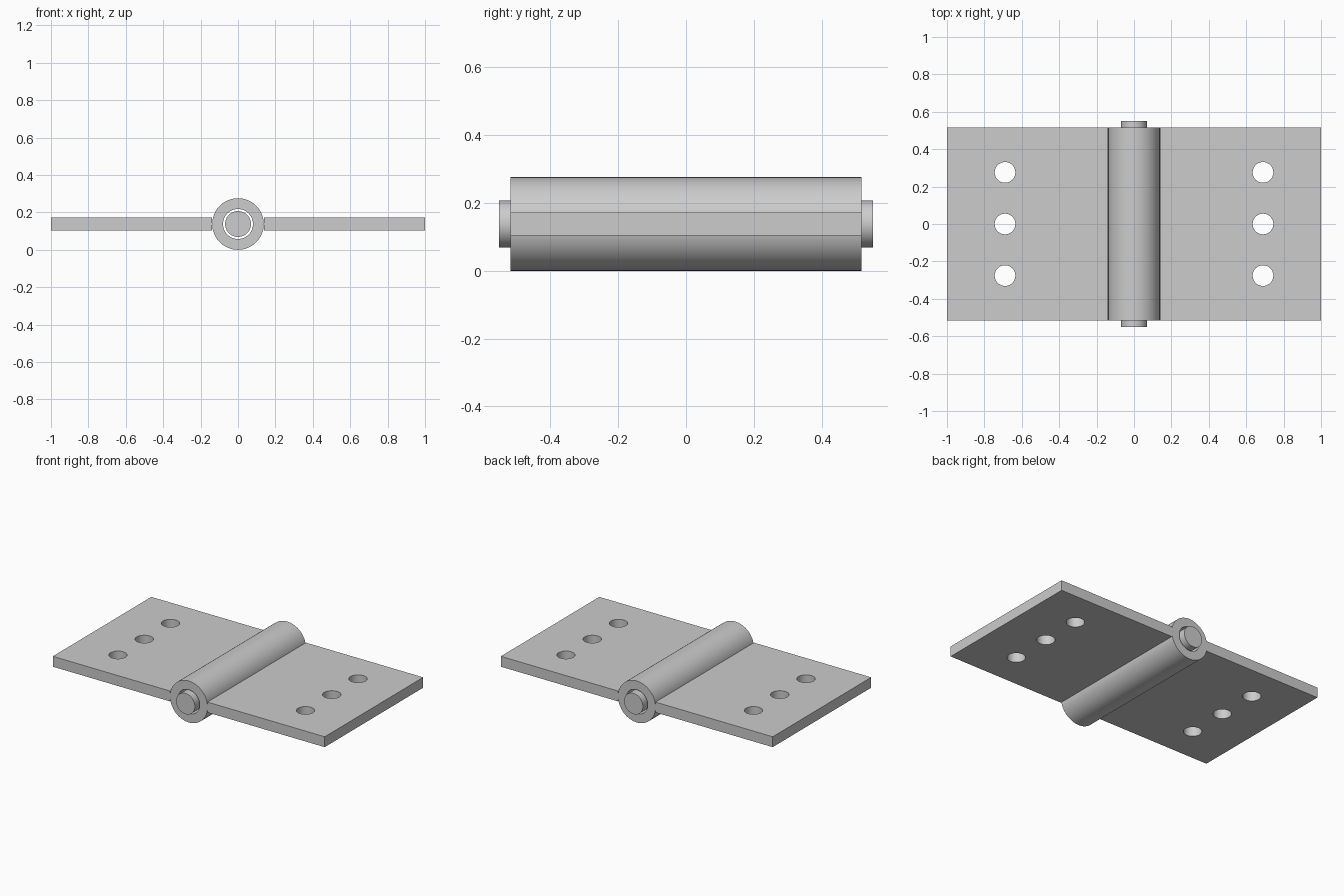
import bpy, bmesh, math
from mathutils import Matrix, Vector

if "Cube" in bpy.data.objects:
    bpy.data.objects.remove(bpy.data.objects["Cube"], do_unlink=True)

# Proportions
U = 1 / 29
AXIS_Z = 4 * U
LEAF_HALF_LENGTH = 15 * U
SEGMENTS = 64

steel = bpy.data.materials.new("light_grey_steel")
steel.use_nodes = True
GREY = (0.604, 0.604, 0.604, 1)
steel.diffuse_color = GREY
steel.node_tree.nodes["Principled BSDF"].inputs["Base Color"].default_value = GREY


def finish(name, bm, smooth=True):
    bmesh.ops.recalc_face_normals(bm, faces=bm.faces[:])
    mesh = bpy.data.meshes.new(name)
    bm.to_mesh(mesh)
    bm.free()
    mesh.materials.append(steel)
    obj = bpy.data.objects.new(name, mesh)
    bpy.context.collection.objects.link(obj)
    if smooth:
        shade(obj)
    return obj


def shade(obj):
    bpy.ops.object.select_all(action='DESELECT')
    obj.select_set(True)
    bpy.context.view_layer.objects.active = obj
    bpy.ops.object.shade_smooth_by_angle(angle=math.radians(30))


def add_cylinder(bm, radius, depth, matrix):
    bmesh.ops.create_cone(bm, cap_ends=True, segments=SEGMENTS, radius1=radius,
                          radius2=radius, depth=depth, matrix=matrix)


# Knuckle: rectangular section spun around the hinge axis
bm = bmesh.new()
section = [(2.32 * U, -1), (4 * U, -1), (4 * U, 1), (2.32 * U, 1)]
verts = [bm.verts.new((r, side * LEAF_HALF_LENGTH, AXIS_Z)) for r, side in section]
edges = [bm.edges.new((verts[i], verts[(i + 1) % 4])) for i in range(4)]
bmesh.ops.spin(bm, geom=verts + edges, cent=(0, 0, AXIS_Z), axis=(0, 1, 0),
               angle=math.tau, steps=SEGMENTS, use_merge=True)
bmesh.ops.remove_doubles(bm, verts=bm.verts[:], dist=0.0001)
finish("knuckle", bm)

# Pin: projects slightly from both ends
bm = bmesh.new()
add_cylinder(bm, 2 * U, 32 * U,
             Matrix.Translation((0, 0, AXIS_Z)) @ Matrix.Rotation(math.pi / 2, 4, 'X'))
finish("pin", bm)

# Leaves: flat plates, each drilled with three screw holes
for name, side in (("left_leaf", 1), ("right_leaf", -1)):
    bm = bmesh.new()
    size = Vector((25 * U, 2 * LEAF_HALF_LENGTH, 2 * U))
    bmesh.ops.create_cube(bm, size=1, matrix=Matrix.Translation(
        (side * 16.5 * U, 0, AXIS_Z)) @ Matrix.Diagonal(size).to_4x4())
    leaf = finish(name, bm, smooth=False)

    bm = bmesh.new()
    for row in (-1, 0, 1):
        add_cylinder(bm, 1.6 * U, 6 * U,
                     Matrix.Translation((side * 20 * U, row * 8 * U, AXIS_Z)))
    drill = finish(name + "_drill", bm, smooth=False)
    drill.hide_render = True

    cut = leaf.modifiers.new("screw_holes", 'BOOLEAN')
    cut.operation = 'DIFFERENCE'
    cut.solver = 'EXACT'
    cut.object = drill
    bpy.context.view_layer.objects.active = leaf
    bpy.ops.object.modifier_apply(modifier=cut.name)
    bpy.data.objects.remove(drill, do_unlink=True)
    shade(leaf)
